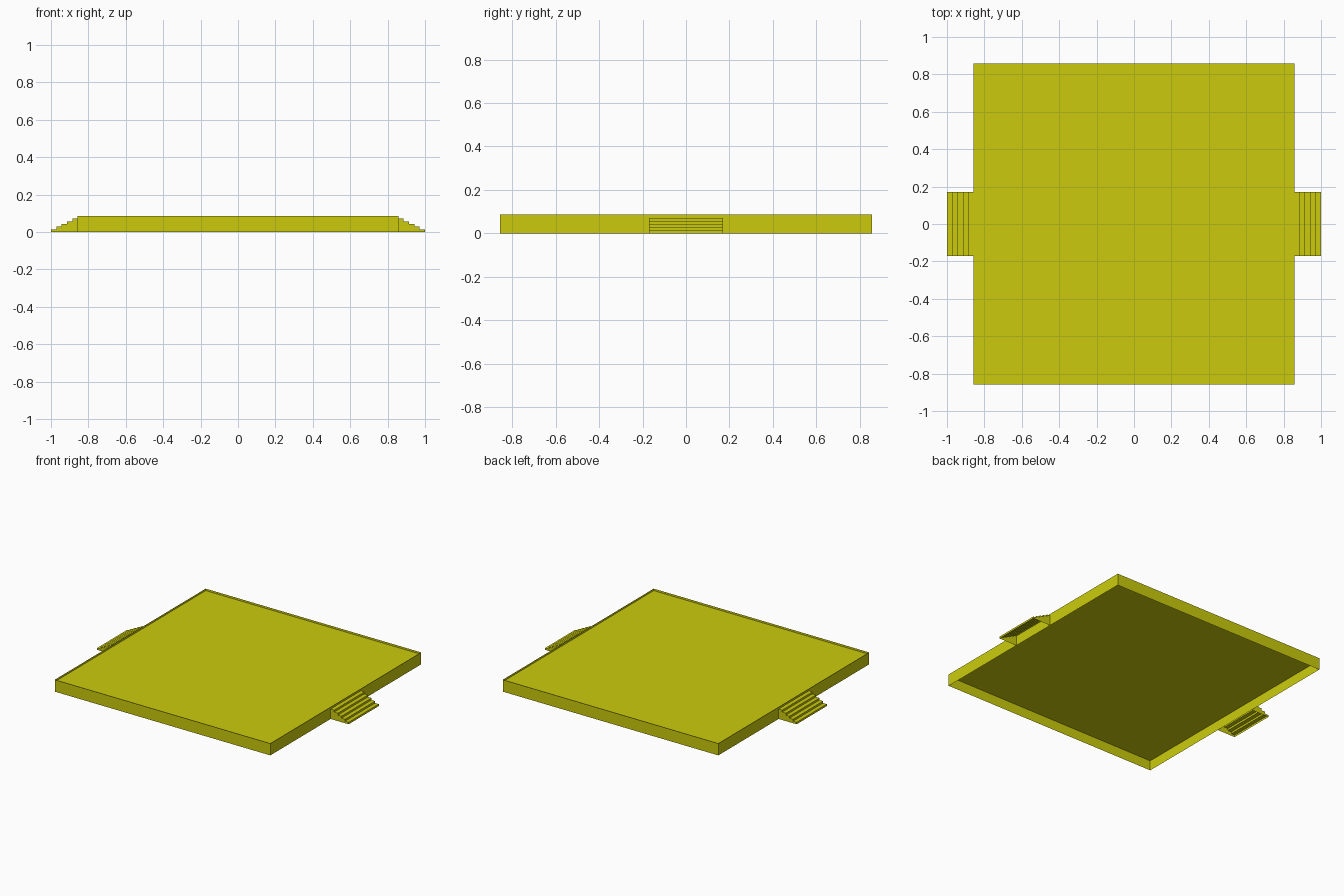
import bpy, bmesh

if "Cube" in bpy.data.objects:
    bpy.data.objects.remove(bpy.data.objects["Cube"])

U = 1 / 70            # design unit: one stair riser
HALF = 60 * U         # half width of the platform
HEIGHT = 6 * U
PANEL_Z = 5 * U       # deck sits just below the rim
STEPS = 5
STAIR_HALF = 12 * U

yellow = bpy.data.materials.new("yellow")
yellow.diffuse_color = (0.6, 0.6, 0.004, 1)
yellow.use_nodes = True
yellow.node_tree.nodes["Principled BSDF"].inputs["Base Color"].default_value = yellow.diffuse_color


def make_object(name, bm):
    mesh = bpy.data.meshes.new(name)
    bm.to_mesh(mesh)
    bm.free()
    mesh.materials.append(yellow)
    obj = bpy.data.objects.new(name, mesh)
    bpy.context.collection.objects.link(obj)
    return obj


def face(bm, points):
    return bm.faces.new([bm.verts.new(p) for p in points])


corners = [(-HALF, -HALF), (HALF, -HALF), (HALF, HALF), (-HALF, HALF)]

# Thin outer walls, open at the bottom
bm = bmesh.new()
for i, (x0, y0) in enumerate(corners):
    x1, y1 = corners[(i + 1) % 4]
    face(bm, [(x0, y0, 0), (x1, y1, 0), (x1, y1, HEIGHT), (x0, y0, HEIGHT)])
bmesh.ops.remove_doubles(bm, verts=bm.verts, dist=1e-5)
make_object("platform_walls", bm)

# Slightly sunken deck
bm = bmesh.new()
face(bm, [(x, y, PANEL_Z) for x, y in corners])
make_object("platform_deck", bm)


# Hollow stairs: treads, risers and stepped side plates
def stairs(name, side):
    bm = bmesh.new()
    profile = [(1.0, 0.0)]
    for k in range(STEPS):
        z = (k + 1) * U
        profile += [(1 - 2 * k * U, z), (1 - 2 * (k + 1) * U, z)]
    for (xa, za), (xb, zb) in zip(profile, profile[1:]):
        face(bm, [(xa * side, -STAIR_HALF, za), (xa * side, STAIR_HALF, za),
                  (xb * side, STAIR_HALF, zb), (xb * side, -STAIR_HALF, zb)])
    for k in range(STEPS):
        xa, xb, z = 1 - 2 * k * U, 1 - 2 * (k + 1) * U, (k + 1) * U
        for y in (-STAIR_HALF, STAIR_HALF):
            pts = [(xa * side, y, 0), (xb * side, y, 0),
                   (xb * side, y, z), (xa * side, y, z)]
            # keep the side plates facing outwards
            face(bm, pts if (y * side > 0) else pts[::-1])
    if side < 0:
        for f in bm.faces:
            if abs(f.calc_center_median().y) < STAIR_HALF * 0.5:
                f.normal_flip()
    return make_object(name, bm)


stairs("right_stairs", 1)
stairs("left_stairs", -1)
